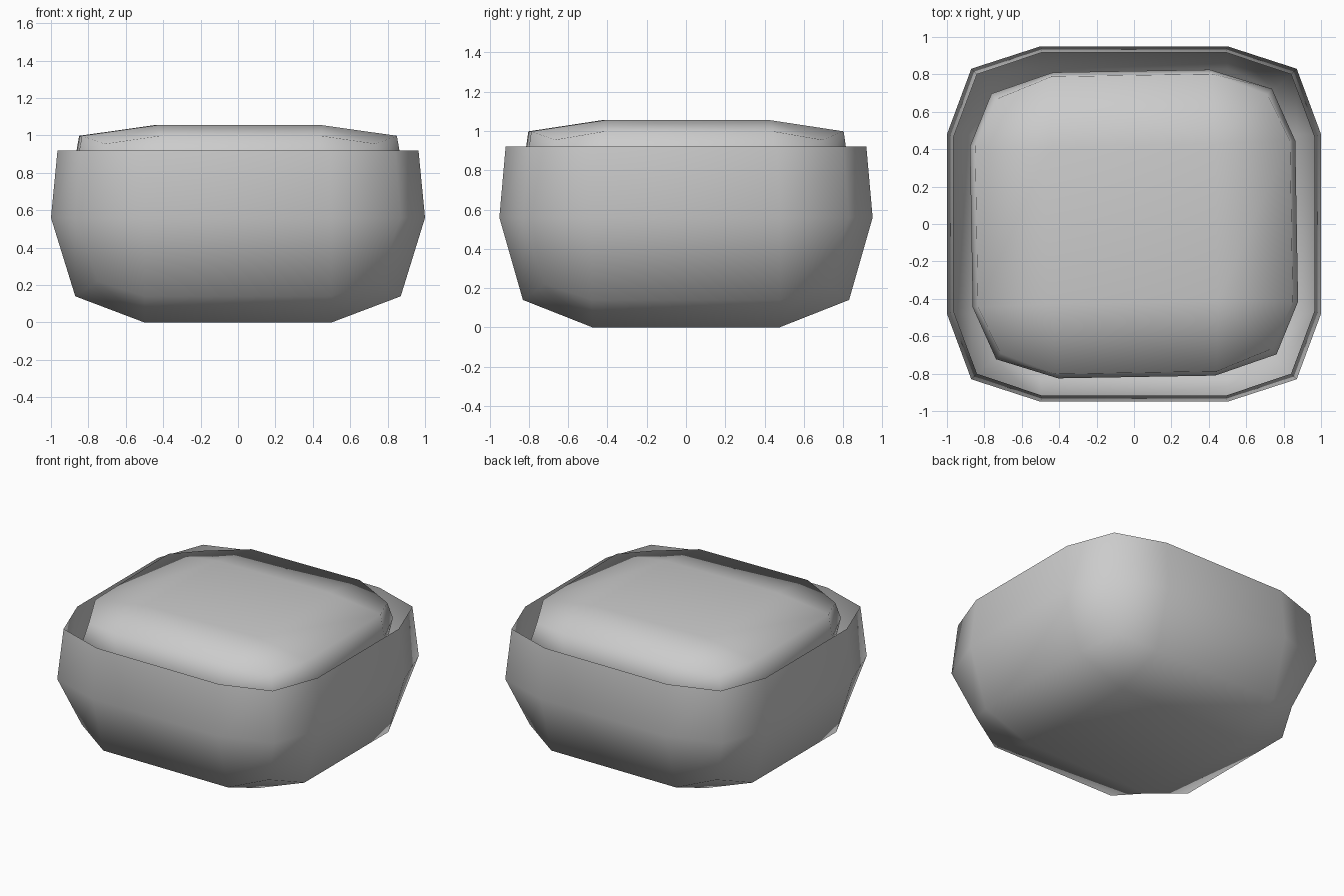
import bpy, bmesh, math

if "Cube" in bpy.data.objects:
    bpy.data.objects.remove(bpy.data.objects["Cube"])


def ring(bm, ax, ay, ex, ey, cx, cy, z, zc):
    # 12-sided rounded rectangle: edge points (ex, ay), (ax, ey), corner (cx, cy)
    pts = []
    for sx, sy, flip in ((1, 1, 0), (-1, 1, 1), (-1, -1, 0), (1, -1, 1)):
        corner = [(ax * sx, ey * sy, z), (cx * sx, cy * sy, zc), (ex * sx, ay * sy, z)]
        pts += corner[::-1] if flip else corner
    return [bm.verts.new(p) for p in pts]


def cap(bm, r, x, y, z):
    # 3 x 3 patch of quads closing a ring
    sq = [bm.verts.new((sx * x, sy * y, z))
          for sx, sy in ((1, 1), (-1, 1), (-1, -1), (1, -1))]
    bm.faces.new(sq)
    for i in range(4):
        k = 3 * i
        j = (i + 1) % 4
        bm.faces.new((sq[i], r[k], r[k + 1], r[k + 2]))
        bm.faces.new((sq[i], r[k + 2], r[(k + 3) % 12], sq[j]))


def body(name, rings, bottom, top=None, turn=0):
    bm = bmesh.new()
    rs = [ring(bm, *r) for r in rings]
    for a, b in zip(rs, rs[1:]):
        for i in range(12):
            j = (i + 1) % 12
            bm.faces.new((a[i], a[j], b[j], b[i]))
    cap(bm, rs[0], *bottom)
    if top:
        cap(bm, rs[-1], *top)
    bmesh.ops.recalc_face_normals(bm, faces=bm.faces)
    bm.normal_update()
    # keep the outside facing out on open shapes too
    if min(bm.faces, key=lambda f: f.calc_center_median().z).normal.z > 0:
        bmesh.ops.reverse_faces(bm, faces=bm.faces)
    me = bpy.data.meshes.new(name)
    bm.to_mesh(me)
    bm.free()
    ob = bpy.data.objects.new(name, me)
    bpy.context.collection.objects.link(ob)
    ob.rotation_euler.z = math.radians(turn)
    bpy.ops.object.select_all(action="DESELECT")
    ob.select_set(True)
    bpy.context.view_layer.objects.active = ob
    bpy.ops.object.shade_smooth_by_angle(angle=math.radians(75))
    return ob


# ring: side x, side y, edge-point x, edge-point y, corner x, corner y, z, corner z
# Open outer shell
body("outer_shell", [
    (0.87, 0.83, 0.50, 0.48, 0.75, 0.72, 0.14, 0.22),
    (1.00, 0.95, 0.50, 0.48, 0.87, 0.83, 0.56, 0.56),
    (0.965, 0.918, 0.49, 0.465, 0.84, 0.80, 0.92, 0.92),
], bottom=(0.50, 0.475, 0.0))

# Cushion filling the opening
body("cushion", [
    (0.83, 0.78, 0.42, 0.42, 0.72, 0.68, 0.62, 0.66),
    (0.87, 0.818, 0.42, 0.43, 0.75, 0.71, 0.84, 0.84),
    (0.842, 0.795, 0.43, 0.43, 0.725, 0.68, 0.998, 0.955),
], bottom=(0.43, 0.41, 0.56), top=(0.44, 0.42, 1.055), turn=1)
